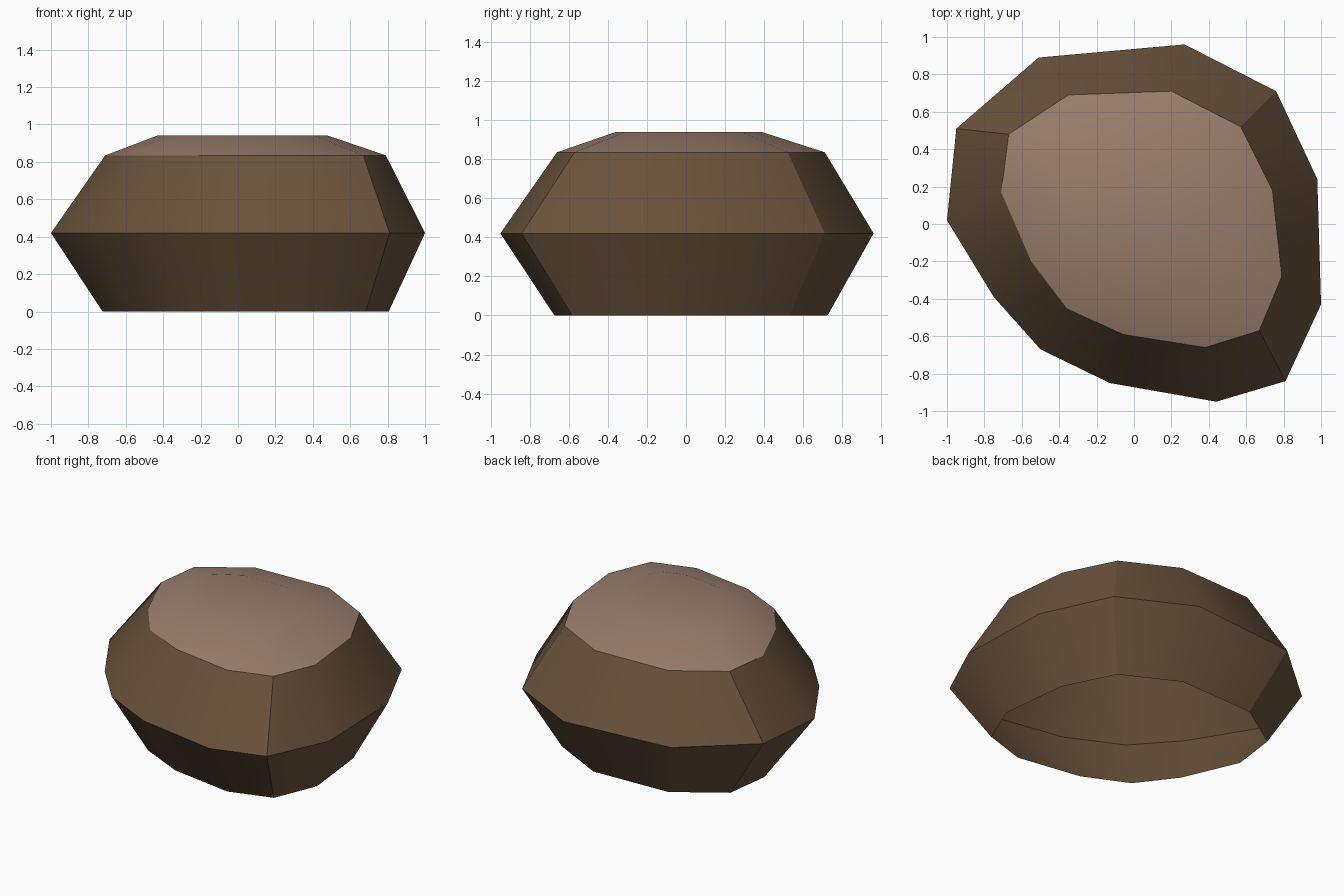
import bpy
import bmesh
import math

cube = bpy.data.objects.get("Cube")
if cube:
    bpy.data.objects.remove(cube, do_unlink=True)


def make_material(name, color):
    mat = bpy.data.materials.new(name)
    mat.use_nodes = True
    mat.diffuse_color = color
    mat.node_tree.nodes["Principled BSDF"].inputs["Base Color"].default_value = color
    return mat


def scaled(outline, sx, sy):
    return [(x * sx, y * sy) for x, y in outline]


def loft(name, sections, mat, cap=False):
    """Bridge stacked outlines given as (outline, height), bottom to top."""
    bm = bmesh.new()
    rings = [[bm.verts.new((x, y, z)) for x, y in outline] for outline, z in sections]
    for low, high in zip(rings, rings[1:]):
        n = len(low)
        for i in range(n):
            j = (i + 1) % n
            bm.faces.new((low[i], low[j], high[j], high[i]))
    if cap:
        bm.faces.new(rings[-1])
    mesh = bpy.data.meshes.new(name)
    bm.to_mesh(mesh)
    bm.free()
    mesh.materials.append(mat)
    obj = bpy.data.objects.new(name, mesh)
    bpy.context.collection.objects.link(obj)
    bpy.ops.object.select_all(action="DESELECT")
    obj.select_set(True)
    bpy.context.view_layer.objects.active = obj
    bpy.ops.object.shade_smooth_by_angle(angle=math.radians(30))
    return obj


dark_brown = make_material("dark_brown", (0.141, 0.084, 0.045, 1))
light_brown = make_material("light_brown", (0.32, 0.21, 0.155, 1))

# Irregular outlines, counter-clockwise from above
belly = [(-1, 0.02), (-0.75, -0.39), (-0.5, -0.67), (-0.13, -0.85),
         (0.44, -0.95), (0.81, -0.84), (1, -0.43), (0.98, 0.24),
         (0.76, 0.71), (0.27, 0.96), (-0.51, 0.89), (-0.95, 0.51)]
rim = [(-0.71, 0.17), (-0.55, -0.2), (-0.36, -0.45), (-0.06, -0.59),
       (0.38, -0.66), (0.67, -0.57), (0.79, -0.28), (0.74, 0.18),
       (0.57, 0.52), (0.2, 0.71), (-0.35, 0.69), (-0.67, 0.48)]

# Hollow side wall, open underneath
loft("side_wall", [(scaled(rim, 1.02, 1.02), 0), (belly, 0.42), (rim, 0.835)], dark_brown)

# Shallow raised top
loft("raised_top", [(rim, 0.835), (scaled(rim, 0.61, 0.54), 0.94)], light_brown, cap=True)
